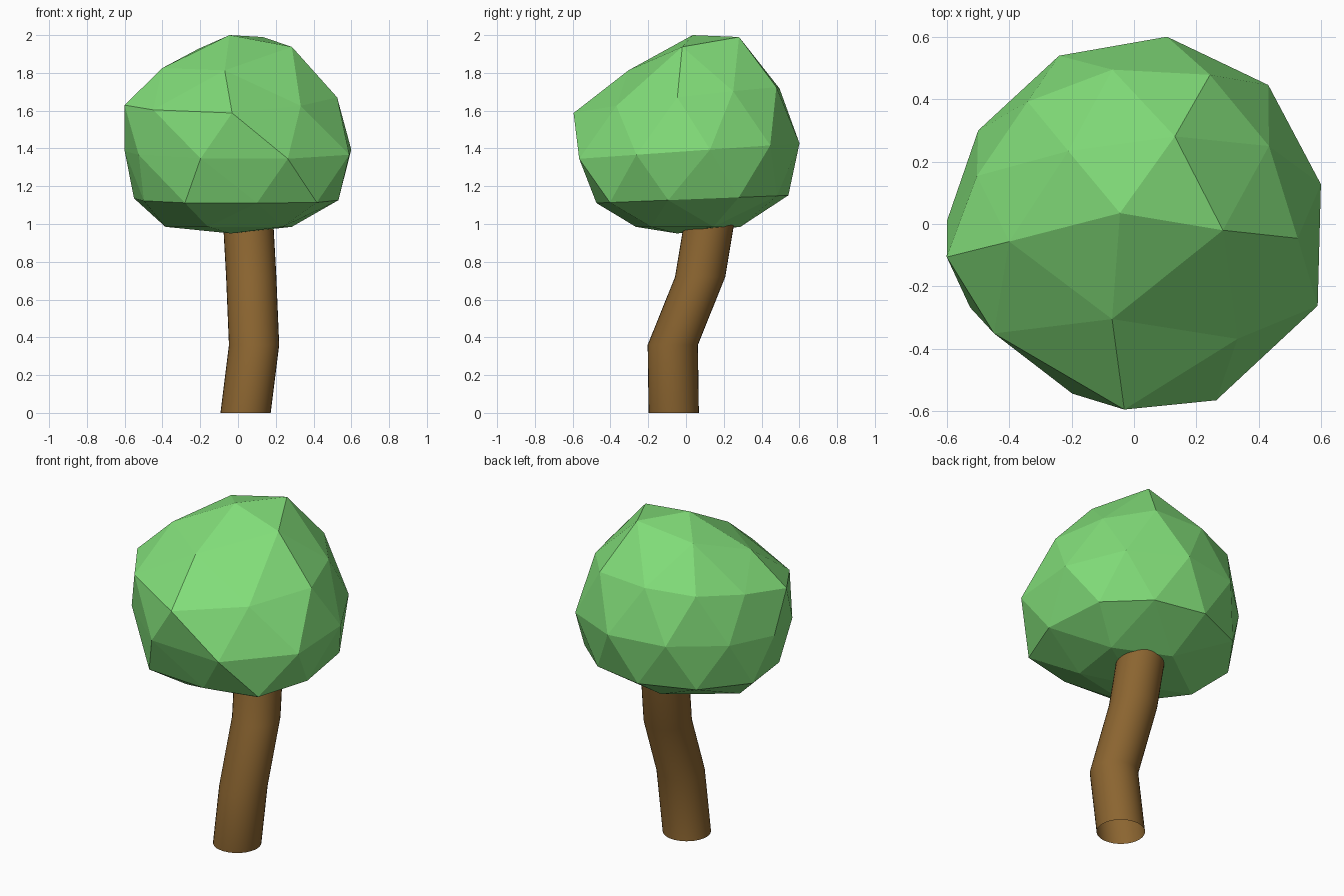
import bpy
import bmesh
from math import cos, sin, atan2, radians, tau

# Remove the default object
cube = bpy.data.objects.get("Cube")
if cube:
    bpy.data.objects.remove(cube, do_unlink=True)


def make_material(name, colour):
    mat = bpy.data.materials.new(name)
    mat.use_nodes = True
    mat.diffuse_color = colour
    mat.node_tree.nodes["Principled BSDF"].inputs["Base Color"].default_value = colour
    return mat


def make_object(name, bm, material):
    mesh = bpy.data.meshes.new(name)
    bmesh.ops.recalc_face_normals(bm, faces=bm.faces)
    bm.to_mesh(mesh)
    bm.free()
    mesh.materials.append(material)
    obj = bpy.data.objects.new(name, mesh)
    bpy.context.scene.collection.objects.link(obj)
    return obj


leaf_green = make_material("leaf green", (0.22, 0.72, 0.19, 1))
bark_brown = make_material("bark brown", (0.26, 0.13, 0.03, 1))

# Trunk: an open tube of level rings along a crooked path
TRUNK_PATH = [(0.04, -0.065, 0), (0.085, -0.07, 0.36),
              (0.07, 0.075, 0.72), (0.05, 0.135, 1.08)]
TRUNK_RADIUS = 0.133
SIDES = 32

bm = bmesh.new()
rings = []
for x, y, z in TRUNK_PATH:
    rings.append([bm.verts.new((x + TRUNK_RADIUS * cos(tau * i / SIDES),
                                y + TRUNK_RADIUS * sin(tau * i / SIDES), z))
                  for i in range(SIDES)])
for low, high in zip(rings, rings[1:]):
    for i in range(SIDES):
        j = (i + 1) % SIDES
        bm.faces.new((low[i], low[j], high[j], high[i]))
trunk = make_object("trunk", bm, bark_brown)
trunk.data.shade_smooth()

# Crown: a faceted icosphere whose rings are pushed to uneven outlines.
# Each ring has a height, a tilt in x and y, and (angle, radius) points.
CROWN_RINGS = [
    (0.95, 0, 0, [(231, .06)]),
    (0.985, 0, 0, [(27, .32), (97, .29), (175, .386), (239, .31), (322, .3)]),
    (1.13, 0, .04, [(-10, .54), (30, .56), (62, .545), (96, .545), (131, .55),
                    (165, .57), (200, .53), (238, .53), (282, .485), (316, .58)]),
    (1.385, 0, .07, [(12, .613), (46, .62), (80, .61), (114, .591), (149, .583),
                     (179, .6), (207, .59), (250, .579), (295, .624), (336, .645)]),
    (1.66, .03, .12, [(-5, .527), (30, .5), (63, .537), (98, .5), (131, .52),
                      (163, .527), (190, .61), (218, .57), (267, .596), (312, .496)]),
    (1.9, .15, .25, [(-4, .286), (65, .31), (132, .315), (188, .404), (257, .313)]),
    (2.0, 0, 0, [(142, .057)]),
]

bm = bmesh.new()
bmesh.ops.create_icosphere(bm, subdivisions=2, radius=1)
ordered = sorted(bm.verts, key=lambda v: v.co.z)
for height, tilt_x, tilt_y, outline in CROWN_RINGS:
    ring, ordered = ordered[:len(outline)], ordered[len(outline):]
    ring.sort(key=lambda v: (atan2(v.co.y, v.co.x) + 0.05) % tau)
    for vert, (angle, radius) in zip(ring, outline):
        x, y = radius * cos(radians(angle)), radius * sin(radians(angle))
        vert.co = (x, y, height + tilt_x * x + tilt_y * y)
make_object("crown", bm, leaf_green)
